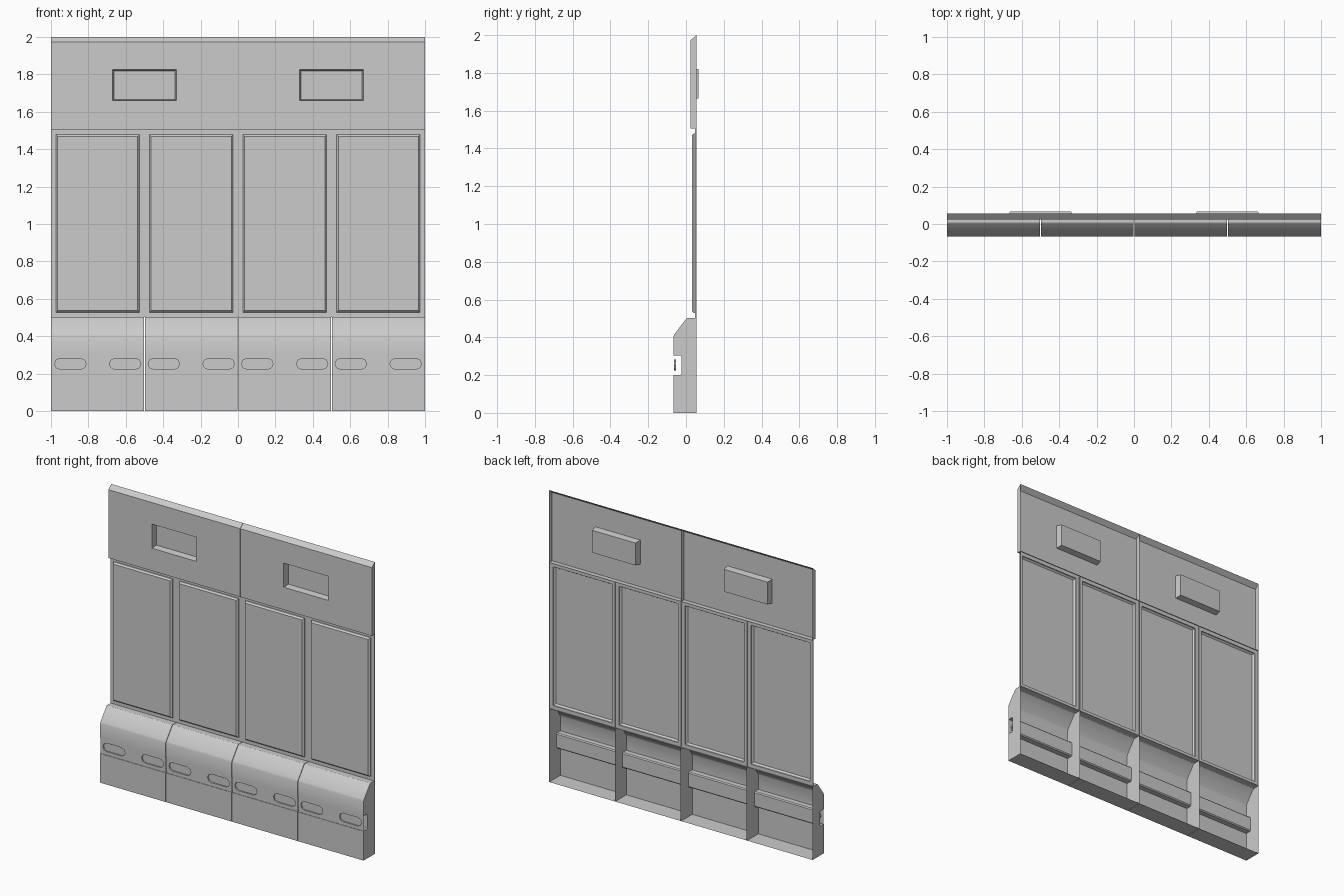
import bpy, bmesh, math

cube = bpy.data.objects.get("Cube")
if cube:
    bpy.data.objects.remove(cube, do_unlink=True)

# Single plain grey material
GREY = (0.6, 0.6, 0.6, 1.0)
grey = bpy.data.materials.new("light_grey")
grey.use_nodes = True
grey.diffuse_color = GREY
grey.node_tree.nodes["Principled BSDF"].inputs["Base Color"].default_value = GREY


def finish(name, bm):
    mesh = bpy.data.meshes.new(name)
    bm.to_mesh(mesh)
    bm.free()
    mesh.materials.append(grey)
    mesh.shade_smooth()
    mesh.set_sharp_from_angle(angle=math.radians(25))
    obj = bpy.data.objects.new(name, mesh)
    bpy.context.collection.objects.link(obj)
    return obj


def bridge(bm, a, b):
    n = len(a)
    for i in range(n):
        j = (i + 1) % n
        bm.faces.new((a[i], a[j], b[j], b[i]))


def inset(r, d):
    return (r[0] + d, r[1] - d, r[2] + d, r[3] - d)


def pressed_sheet(name, rings):
    """Open-backed sheet made of nested rectangles (x0, x1, z0, z1) at depth y."""
    bm = bmesh.new()
    last = None
    for (x0, x1, z0, z1), y in rings:
        ring = [bm.verts.new((x, y, z)) for x, z in ((x0, z0), (x1, z0), (x1, z1), (x0, z1))]
        if last:
            bridge(bm, last, ring)
        last = ring
    bm.faces.new(last)
    return finish(name, bm)


def skirt_module(name, x0, x1, profile):
    """Hollow profile closed at both ends and open at the back."""
    bm = bmesh.new()
    a = [bm.verts.new((x0, y, z)) for y, z in profile]
    b = [bm.verts.new((x1, y, z)) for y, z in profile]
    for i in range(len(profile) - 1):
        bm.faces.new((a[i], b[i], b[i + 1], a[i + 1]))
    bm.faces.new(a)
    bm.faces.new(b[::-1])
    return finish(name, bm)


def slot_outline(cx, cz, half_w, r, steps=4):
    pts = []
    for side, start in ((1, -90), (-1, 90)):
        for k in range(steps + 1):
            t = math.radians(start + 180 * k / steps)
            pts.append((cx + side * (half_w - r) + r * math.cos(t), cz + r * math.sin(t)))
    return pts


def slotted_cover(name, x0, x1, y, z0, z1):
    """Thin cover strip with two shallow rounded slots."""
    bm = bmesh.new()
    zc = (z0 + z1) / 2
    loops = [[(x0, z0), (x1, z0), (x1, z1), (x0, z1)]]
    loops += [slot_outline(cx, zc, 0.084, 0.029) for cx in (x0 + 0.102, x1 - 0.102)]
    edges, rings = [], []
    for loop in loops:
        ring = [bm.verts.new((x, y, z)) for x, z in loop]
        rings.append(ring)
        edges += [bm.edges.new((v, ring[(i + 1) % len(ring)])) for i, v in enumerate(ring)]
    bmesh.ops.triangle_fill(bm, edges=edges, use_beauty=True, normal=(0, -1, 0))
    for ring in rings[1:]:
        floor = [bm.verts.new(v.co + type(v.co)((0, 0.009, 0))) for v in ring]
        bridge(bm, ring, floor)
        bm.faces.new(floor)
    return finish(name, bm)


BACK = 0.055
FRONT = -0.066

# Upper boards with a recessed pocket each
for i in range(2):
    x0, x1 = i - 1, i
    outer = (x0 + 0.001, x1 - 0.001, 1.505, 2.0)
    face = (x0 + 0.001, x1 - 0.001, 1.505, 1.973)
    pocket = (x0 + 0.33, x0 + 0.67, 1.66, 1.825)
    pressed_sheet(f"upper_board_{i + 1}", [
        (outer, BACK), (face, 0.024), (pocket, 0.024), (inset(pocket, 0.006), 0.067)])

# Skirt profile with a channel for the slotted cover
skirt = [(BACK, 0), (FRONT, 0), (FRONT, 0.2), (-0.03, 0.2), (-0.024, 0.207),
         (-0.024, 0.298), (-0.03, 0.305), (FRONT, 0.305), (FRONT, 0.405),
         (-0.061, 0.417), (0.0, 0.497), (0.008, 0.502), (BACK, 0.502)]

# Four bays: raised middle panel, skirt and cover strip
for i in range(4):
    x0, x1 = -1 + i * 0.5, -0.5 + i * 0.5
    bay = (x0, x1, 0.502, 1.505)
    panel = inset((x0, x1, 0.502, 1.505), 0.026)
    pressed_sheet(f"middle_panel_{i + 1}", [
        (bay, BACK), (bay, 0.048), (panel, 0.048), (panel, 0.042), (inset(panel, 0.01), 0.031)])
    skirt_module(f"lower_skirt_{i + 1}", x0 + 0.0015, x1 - 0.0015, skirt)
    slotted_cover(f"slotted_cover_{i + 1}", x0 + 0.0015, x1 - 0.0015, FRONT + 0.003, 0.2, 0.305)
